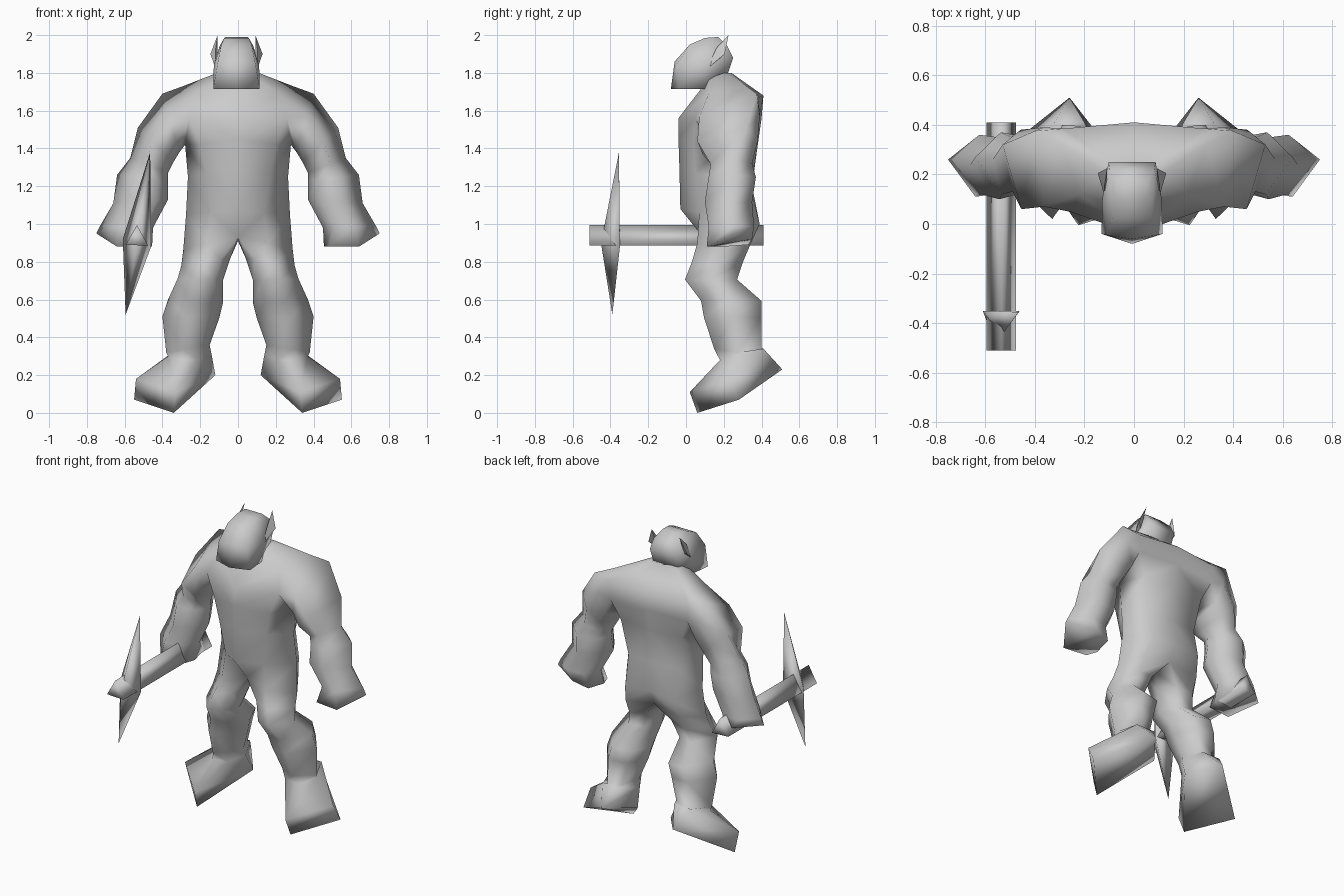
import bpy, bmesh, math

if "Cube" in bpy.data.objects:
    bpy.data.objects.remove(bpy.data.objects["Cube"])

grey = bpy.data.materials.new("plain grey")
grey.diffuse_color = (0.6, 0.6, 0.6, 1)
grey.use_nodes = True
grey.node_tree.nodes["Principled BSDF"].inputs["Base Color"].default_value = grey.diffuse_color


def finish(bm, name, angle):
    bmesh.ops.recalc_face_normals(bm, faces=bm.faces)
    me = bpy.data.meshes.new(name)
    bm.to_mesh(me)
    bm.free()
    me.materials.append(grey)
    ob = bpy.data.objects.new(name, me)
    bpy.context.collection.objects.link(ob)
    bpy.ops.object.select_all(action='DESELECT')
    ob.select_set(True)
    bpy.context.view_layer.objects.active = ob
    bpy.ops.object.shade_smooth_by_angle(angle=math.radians(angle))


def hull(name, pts, angle):
    bm = bmesh.new()
    for p in pts:
        bm.verts.new(p)
    res = bmesh.ops.convex_hull(bm, input=bm.verts)
    junk = {g for g in res["geom_interior"] + res["geom_unused"]
            if isinstance(g, bmesh.types.BMVert)}
    bmesh.ops.delete(bm, geom=list(junk), context='VERTS')
    finish(bm, name, angle)


def flip(pts, s, shift=0):
    return [(x * s + shift, y, z) for x, y, z in pts]


def limb_ring(xi, zi, xo, zo, yf, yb, yo=None):
    """Six-sided limb section: outside, front pair, inside, back pair."""
    ym = (yf + yb) / 2
    yo = ym if yo is None else yo

    def at(t, y):
        return (xi + (xo - xi) * t, y, zi + (zo - zi) * t)
    return [at(1, yo), at(.6, yf), at(.2, yf + .03), at(0, ym), at(.2, yb - .02), at(.62, yb)]


bm = bmesh.new()
shared = {}


def face(*pts):
    """Add a body face on both sides, sharing corners at equal points."""
    for s in (1, -1):
        vs = []
        for x, y, z in pts:
            key = (round(x * s, 4) + 0.0, round(y, 4), round(z, 4))
            if key not in shared:
                shared[key] = bm.verts.new(key)
            if shared[key] not in vs:
                vs.append(shared[key])
        if len(vs) > 2 and not bm.faces.get(vs):
            bm.faces.new(vs)


def bridge(rings):
    for a, b in zip(rings, rings[1:]):
        for i in range(len(a)):
            j = (i + 1) % len(a)
            face(a[i], a[j], b[j], b[i])


# Torso: half sections running front centre, front, side, back, back centre
T = [
    [(0, .09, .93), (.16, .06, .90), (.29, .2, .86), (.2, .34, .89), (0, .33, .92)],
    [(0, -.03, 1.08), (.14, .07, 1.06), (.275, .22, 1.05), (.17, .39, 1.0), (0, .37, 1.02)],
    [(0, -.035, 1.3), (.17, .05, 1.27), (.265, .2, 1.25), (.18, .34, 1.2), (0, .35, 1.2)],
    [(0, -.04, 1.45), (.2, .04, 1.42), (.28, .2, 1.42), (.22, .36, 1.42), (0, .38, 1.42)],
    [(0, -.04, 1.56), (.26, .05, 1.56), None, (.28, .385, 1.55), (0, .40, 1.56)],
    [(0, .06, 1.69), (.22, .12, 1.69), (.29, .32, 1.73), (.28, .385, 1.67), (0, .41, 1.68)],
    [(0, .1, 1.73), (.09, .12, 1.77), (.11, .2, 1.8), (.09, .24, 1.8), (0, .24, 1.8)],
]
for r in (0, 1, 2, 5):
    for i in range(4):
        face(T[r][i], T[r][i + 1], T[r + 1][i + 1], T[r + 1][i])
for r in (3, 4):
    for i in (0, 3):
        face(T[r][i], T[r][i + 1], T[r + 1][i + 1], T[r + 1][i])
face(T[3][1], T[3][2], T[4][1])
face(T[3][2], T[3][3], T[4][3])
face(*T[6])

# Arms grow out of the shoulder opening
arm = [[T[5][2], T[5][1], T[4][1], T[3][2], T[4][3], T[5][3]]]
arm += [limb_ring(*r) for r in (
    (.31, 1.38, .40, 1.69, .07, .39, .375),
    (.34, 1.33, .53, 1.51, .06, .38, .32),
    (.37, 1.27, .57, 1.35, .13, .35, .26),
    (.37, 1.23, .64, 1.26, .12, .37, .27),
    (.37, 1.13, .66, 1.11, .10, .35, .24),
    (.45, .98, .73, .99, .12, .36, .26))]
arm.append([(.75, .26, .95), (.64, .11, .88), (.48, .13, .88),
            (.455, .2, .88), (.48, .33, .89), (.58, .35, .92)])
bridge(arm)
face(*arm[-1])

# Legs grow out of the hips, meeting at the crotch
leg = [[T[0][2], T[0][1], T[0][0], (0, .2, .91), T[0][4], T[0][3]]]
leg += [limb_ring(*r) for r in (
    (.04, .82, .30, .78, .03, .30),
    (.08, .70, .32, .71, -.005, .27),
    (.08, .58, .37, .60, .08, .40),
    (.10, .50, .40, .51, .095, .40),
    (.15, .36, .38, .32, .15, .40))]

# Feet: square sloping toe and a pointed heel
top_out, top_in = (.54, .22, .18), (.33, .02, .11)
low_out, low_in = (.55, .28, .07), (.34, .06, 0)
instep, heel = (.12, .33, .2), (.26, .51, .23)
leg.append([(.37, .28, .30), (.31, .18, .28), (.21, .19, .28),
            (.14, .28, .31), (.2, .41, .34), (.32, .41, .34)])
leg.append([top_out, top_in, top_in, instep, heel, heel])
bridge(leg)
face(top_out, top_in, low_in, low_out)
face(top_in, instep, low_in)
face(top_out, low_out, heel)
face(low_in, instep, heel, low_out)
finish(bm, "body", 130)

# Head with a jutting square jaw, set slightly to one side
OFF = -.008
head = [(OFF, -.08, 1.715), (OFF, -.06, 1.86)]
for s in (1, -1):
    head += flip([(.123, -.04, 1.715), (.11, .1, 1.715), (.10, -.045, 1.85), (.12, .1, 1.84),
                  (.08, .02, 1.95), (.065, .1, 1.985), (.06, .17, 1.99), (.09, .22, 1.94),
                  (.095, .25, 1.88), (.09, .22, 1.79)], s, OFF)
hull("head", head, 130)

# Pointed ears
ear = [(.11, .11, 1.82), (.11, .16, 1.93), (.10, .225, 2.0), (.138, .205, 1.9), (.10, .17, 1.87)]
for s, side in ((1, "left"), (-1, "right")):
    hull(side + "_ear", flip(ear, s, OFF), 30)

# Pick: three-sided handle and a two-spiked blade
hull("pick_handle", [(x, y, z) for y in (-.51, .41)
                     for x, z in ((-.595, .89), (-.475, .885), (-.535, .995))], 130)
hull("pick_blade", [(-.61, -.35, .92), (-.46, -.35, .88), (-.535, -.45, .90),
                    (-.465, -.355, 1.38), (-.595, -.39, .52)], 130)
